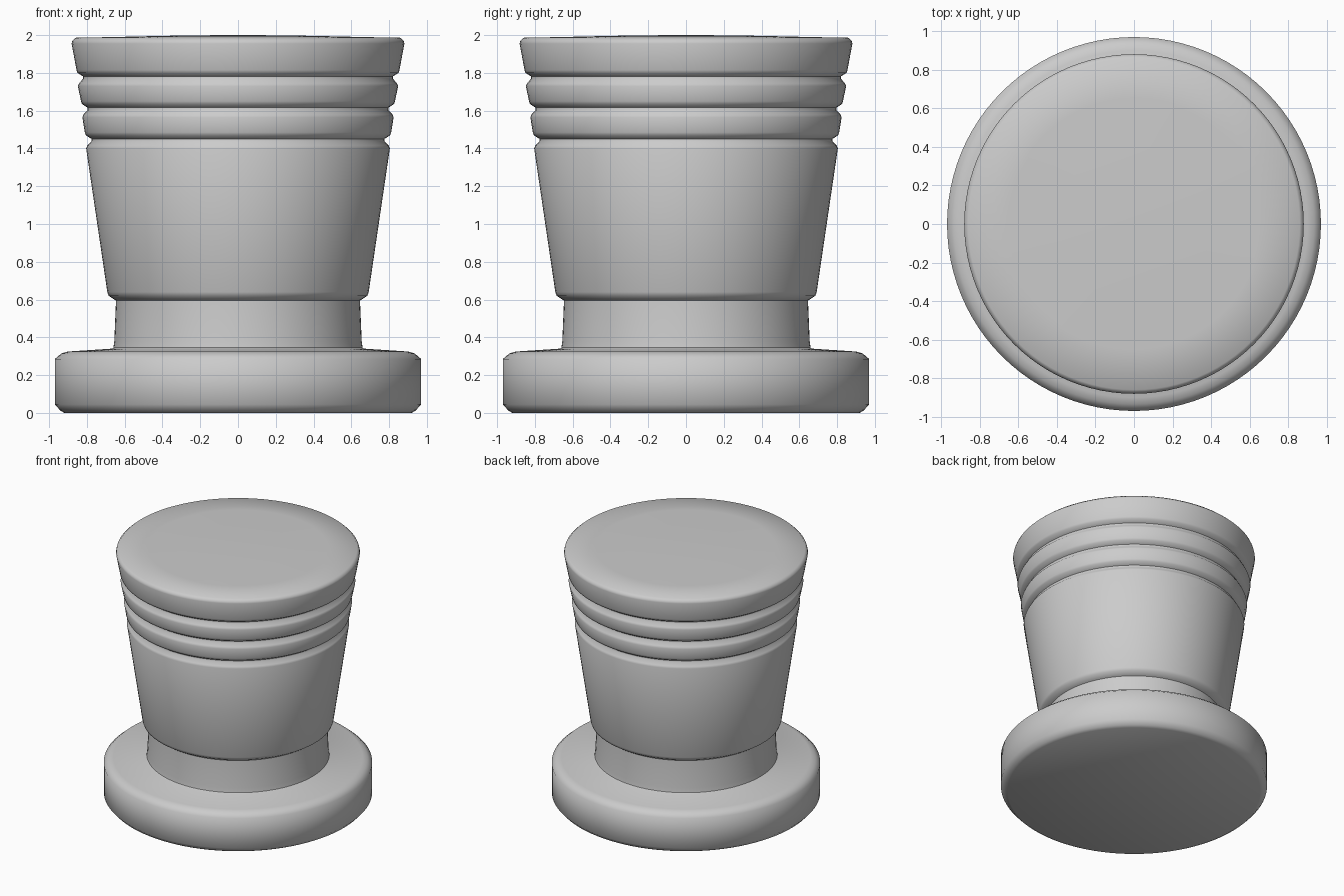
import bpy
import bmesh
import math

cube = bpy.data.objects.get("Cube")
if cube:
    bpy.data.objects.remove(cube, do_unlink=True)

# Single grey finish
grey = bpy.data.materials.new("plain_grey")
grey.use_nodes = True
COLOUR = (0.6, 0.6, 0.6, 1)
grey.diffuse_color = COLOUR
grey.node_tree.nodes["Principled BSDF"].inputs["Base Color"].default_value = COLOUR

SEGMENTS = 96


def lathe(name, profile):
    """Revolve a list of (radius, height) points around z."""
    bm = bmesh.new()
    verts = [bm.verts.new((r, 0, z)) for r, z in profile]
    edges = [bm.edges.new(pair) for pair in zip(verts, verts[1:])]
    bmesh.ops.spin(bm, geom=verts + edges, cent=(0, 0, 0), axis=(0, 0, 1),
                   angle=math.tau, steps=SEGMENTS, use_merge=False)
    bmesh.ops.remove_doubles(bm, verts=bm.verts, dist=0.0001)
    bmesh.ops.recalc_face_normals(bm, faces=bm.faces)
    # Open shells keep their outside facing away from the axis
    if sum(f.normal.x * f.calc_center_median().x + f.normal.y * f.calc_center_median().y
           for f in bm.faces) < 0:
        bmesh.ops.reverse_faces(bm, faces=bm.faces)
    mesh = bpy.data.meshes.new(name)
    bm.to_mesh(mesh)
    bm.free()
    mesh.materials.append(grey)
    obj = bpy.data.objects.new(name, mesh)
    bpy.context.collection.objects.link(obj)
    bpy.ops.object.select_all(action="DESELECT")
    obj.select_set(True)
    bpy.context.view_layer.objects.active = obj
    bpy.ops.object.shade_smooth_by_angle(angle=math.radians(50))
    return obj


# Wide foot flange with chamfered rims
lathe("base_flange", [(0, 0), (0.92, 0), (0.94, 0.012), (0.97, 0.045), (0.97, 0.285),
                      (0.935, 0.315), (0.9, 0.325), (0.67, 0.34), (0.66, 0.345)])

# Narrow neck between flange and grip
lathe("neck", [(0.66, 0.345), (0.655, 0.38), (0.646, 0.595)])

# Tapered grip with three V grooves and a slightly domed cap
grip = [(0.646, 0.595), (0.655, 0.6), (0.685, 0.62), (0.692, 0.64)]
for height, radius in ((1.445, 0.776), (1.61, 0.796), (1.775, 0.82)):
    grip += [(radius + 0.028, height - 0.045), (radius + 0.022, height - 0.03),
             (radius, height - 0.006), (radius, height + 0.006),
             (radius + 0.03, height + 0.025), (radius + 0.035, height + 0.04)]
grip += [(0.881, 1.955), (0.877, 1.97), (0.86, 1.986),
         (0.65, 1.99), (0.4, 1.996), (0.2, 1.999), (0, 2)]
lathe("ribbed_grip", grip)
